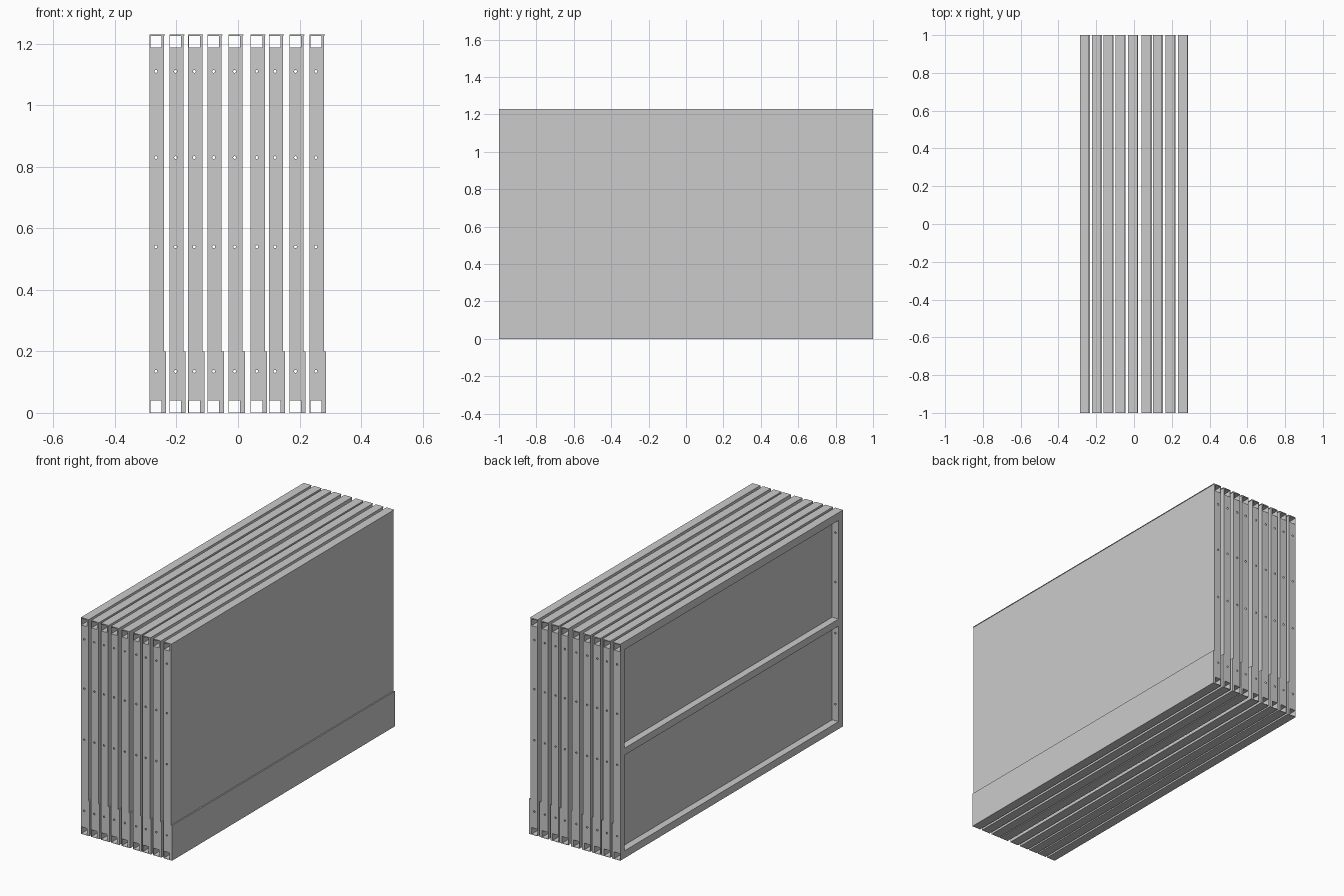
import bpy, bmesh, math
from mathutils import Matrix, Vector

if "Cube" in bpy.data.objects:
    bpy.data.objects.remove(bpy.data.objects["Cube"])

H = 1.23          # panel height
S = 0.04          # tube side
LEFTS = [-0.287, -0.223, -0.162, -0.099, -0.031, 0.041, 0.1, 0.167, 0.233]


def finish(bm, name):
    bmesh.ops.recalc_face_normals(bm, faces=bm.faces)
    me = bpy.data.meshes.new(name)
    bm.to_mesh(me)
    bm.free()
    ob = bpy.data.objects.new(name, me)
    bpy.context.collection.objects.link(ob)
    return ob


def box(name, lo, hi):
    bm = bmesh.new()
    lo, hi = Vector(lo), Vector(hi)
    d = hi - lo
    bmesh.ops.create_cube(bm, size=1, matrix=Matrix.Translation((lo + hi) / 2)
                          @ Matrix.Diagonal((d.x, d.y, d.z, 1)))
    return finish(bm, name)


def add_tube(bm, lo, hi, axis, wall=0.002):
    """Hollow square tube, open at both ends, running along the given axis."""
    a, b = [i for i in range(3) if i != axis]
    rings = []
    for w in (0, wall):
        for end in (lo[axis], hi[axis]):
            ring = []
            for u, v in ((0, 0), (1, 0), (1, 1), (0, 1)):
                p = [0, 0, 0]
                p[axis] = end
                p[a] = hi[a] - w if u else lo[a] + w
                p[b] = hi[b] - w if v else lo[b] + w
                ring.append(bm.verts.new(p))
            rings.append(ring)
    for r, q in ((0, 1), (1, 3), (3, 2), (2, 0)):
        for i in range(4):
            j = (i + 1) % 4
            bm.faces.new((rings[r][i], rings[r][j], rings[q][j], rings[q][i]))


def tubes(name, specs):
    bm = bmesh.new()
    for spec in specs:
        add_tube(bm, *spec)
    return finish(bm, name)


# Horizontal rails: bottom, middle, top
rails = tubes("rails", [
    ((0, -1, 0), (S, 1, S + 0.002), 1),
    ((0, -1 + S, 0.585), (S, 1 - S, 0.625), 1),
    ((0, -1, H - S - 0.005), (S, 1, H - 0.003), 1)])

# End posts between the rails
posts = tubes("posts", [
    ((0, y, S + 0.002), (S, y + S, H - S - 0.005), 2) for y in (-1, 1 - S)])

# Bolt holes through both posts
bm = bmesh.new()
for z in (0.135, 0.54, 0.83, 1.11):
    bmesh.ops.create_cone(bm, cap_ends=True, segments=8, radius1=0.005, radius2=0.005,
                          depth=2.2, matrix=Matrix.Translation((S / 2, 0, z))
                          @ Matrix.Rotation(math.pi / 2, 4, 'X'))
cutter = finish(bm, "hole_cutter")
cutter.hide_render = True
mod = posts.modifiers.new("holes", 'BOOLEAN')
mod.object = cutter
mod.solver = 'EXACT'
bpy.context.view_layer.update()
cut = bpy.data.meshes.new_from_object(
    posts.evaluated_get(bpy.context.evaluated_depsgraph_get()))
posts.modifiers.clear()
posts.data = cut
bpy.data.objects.remove(cutter)

# Facing board, kick board and top cap
parts = [rails, posts,
         box("facing_board", (S, -1, 0), (S + 0.006, 1, H - 0.003)),
         box("kick_board", (S + 0.006, -1, 0), (0.053, 1, 0.2)),
         box("top_cap", (0, -1, H - 0.003), (S + 0.009, 1, H))]

# Row of identical panels
for i, x in enumerate(LEFTS):
    for ob in parts:
        c = ob if i == 0 else bpy.data.objects.new(f"{ob.name}_{i + 1}", ob.data)
        if i:
            bpy.context.collection.objects.link(c)
        c.location.x = x
